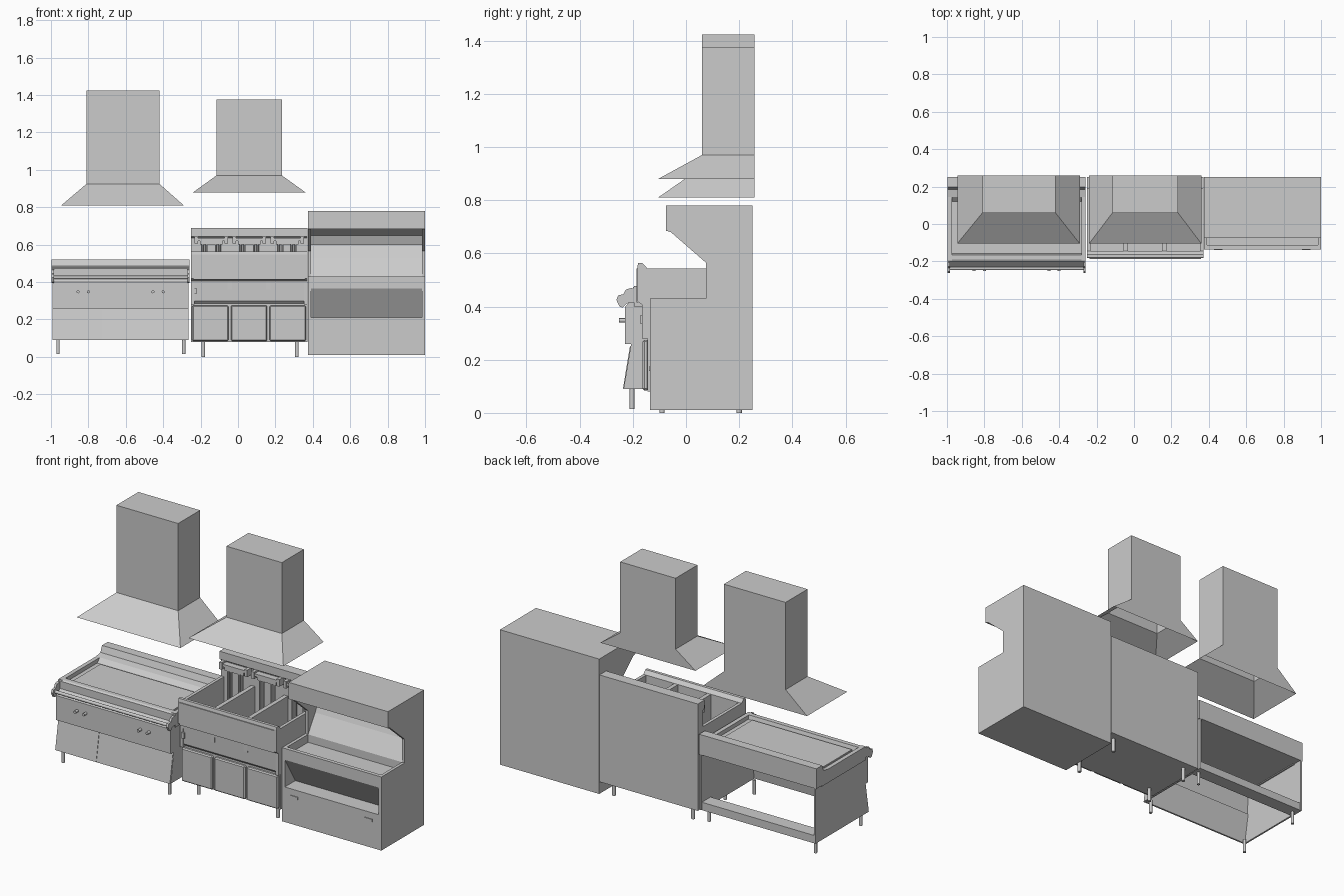
import bpy, bmesh, math
from mathutils import Matrix, Vector

if "Cube" in bpy.data.objects:
    bpy.data.objects.remove(bpy.data.objects["Cube"])


def finish(name, bm, smooth=False):
    bmesh.ops.recalc_face_normals(bm, faces=bm.faces)
    me = bpy.data.meshes.new(name)
    bm.to_mesh(me)
    bm.free()
    ob = bpy.data.objects.new(name, me)
    bpy.context.collection.objects.link(ob)
    if smooth:
        bpy.ops.object.select_all(action='DESELECT')
        ob.select_set(True)
        bpy.context.view_layer.objects.active = ob
        bpy.ops.object.shade_smooth_by_angle(angle=math.radians(40))
    return ob


def box(name, x0, x1, y0, y1, z0, z1, bevel=0):
    bm = bmesh.new()
    bmesh.ops.create_cube(bm, size=1)
    bmesh.ops.scale(bm, vec=(x1 - x0, y1 - y0, z1 - z0), verts=bm.verts)
    bmesh.ops.translate(bm, vec=((x0 + x1) / 2, (y0 + y1) / 2, (z0 + z1) / 2), verts=bm.verts)
    if bevel:
        bmesh.ops.bevel(bm, geom=bm.edges[:], offset=bevel, segments=1, affect='EDGES')
    return finish(name, bm)


def prism(name, profile, x0, x1):
    """Extrude a (y, z) outline along x."""
    bm = bmesh.new()
    face = bm.faces.new([bm.verts.new((x0, y, z)) for y, z in profile])
    ext = bmesh.ops.extrude_face_region(bm, geom=[face])
    verts = [g for g in ext['geom'] if isinstance(g, bmesh.types.BMVert)]
    bmesh.ops.translate(bm, vec=(x1 - x0, 0, 0), verts=verts)
    return finish(name, bm)


def rod(name, a, b, r, seg=14):
    a, b = Vector(a), Vector(b)
    d = b - a
    m = Matrix.Translation((a + b) / 2) @ d.to_track_quat('Z', 'Y').to_matrix().to_4x4()
    bm = bmesh.new()
    bmesh.ops.create_cone(bm, cap_ends=True, segments=seg, radius1=r, radius2=r,
                          depth=d.length, matrix=m)
    return finish(name, bm, True)


def hood(name, flare, duct, z0, z1, z2):
    """Open-bottomed flared canopy with a closed duct."""
    bm = bmesh.new()
    levels = [(flare, -.105, z0), (duct, .06, z1), (duct, .06, z2)]
    rings = [[bm.verts.new(p) for p in ((x[0], y, z), (x[1], y, z), (x[1], .258, z), (x[0], .258, z))]
             for x, y, z in levels]
    for lo, hi in zip(rings, rings[1:]):
        for i in range(4):
            j = (i + 1) % 4
            bm.faces.new((lo[i], lo[j], hi[j], hi[i]))
    bm.faces.new(rings[-1])
    return finish(name, bm)


# Extraction hoods
hood("griddle_hood", (-.945, -.29), (-.81, -.42), .81, .925, 1.423)
hood("fryer_hood", (-.24, .36), (-.115, .235), .88, .97, 1.375)

# Holding station: side panels and hollow centre
side = [(-.135, .01), (.25, .01), (.25, .78), (-.075, .78), (-.075, .685), (-.057, .68),
        (.075, .565), (.075, .43), (-.135, .43)]
prism("station_left_side", side, .373, .39)
prism("station_right_side", side, .983, 1.0)
centre = [(-.135, .01), (.25, .01), (.25, .78), (-.075, .78), (-.075, .685), (.08, .685),
          (.15, .65), (.17, .60), (.14, .53), (.075, .43), (.075, .385), (-.113, .385), (-.113, .43),
          (-.135, .43), (-.135, .365), (-.04, .21), (-.135, .21)]
prism("station_centre", centre, .39, .983)
for x in (.45, .92):
    box("station_drawer_handle", x - .023, x + .023, -.139, -.13, .158, .174)

# Fryer: cabinet, vat walls, back panel
FX0, FX1 = -.25, .371
box("fryer_cabinet", FX0, FX1, -.145, .25, .08, .36)
for x in (FX0, FX1 - .018):
    box("fryer_side_wall", x, x + .018, -.165, .25, .28, .543)
for x in (-.045, .163):
    box("fryer_vat_divider", x - .012, x + .012, -.165, .2, .36, .543)
prism("fryer_back_panel", [(.25, .35), (.25, .69), (.19, .69), (.19, .645), (.205, .635), (.205, .35)],
      FX0, FX1)
prism("fryer_front_panel", [(-.145, .285), (-.16, .30), (-.163, .405), (-.183, .42), (-.183, .548),
                            (-.18, .563), (-.163, .563), (-.145, .543), (-.145, .36)], FX0, FX1)
box("fryer_front_inset", -.238, .357, -.187, -.18, .415, .543)
box("fryer_front_handle", -.238, -.222, -.172, -.155, .335, .368)

# Fryer doors and heating elements, one per vat
for i in range(3):
    x = -.148 + i * .207
    box("fryer_door", x - .097, x + .097, -.163, -.14, .085, .275, .006)
    cx = -.143 + i * .203
    box("element_crossbar", cx - .085, cx + .085, .165, .20, .62, .635)
    box("element_bracket", cx - .06, cx + .06, .17, .205, .60, .62)
    for s in (-1, 1):
        box("element_end_hook", cx + s * .08 - .009, cx + s * .08 + .009, .16, .20, .605, .645)
    for k in (-.045, -.025, .025, .045):
        rod("element_rod", (cx + k, .18, .39), (cx + k, .18, .605), .006, 8)
for x in (-.185, .315):
    for y in (-.09, .2):
        rod("fryer_leg", (x, y, 0), (x, y, .085), .01)

# Griddle: end panels, front panels
GX0, GX1 = -.998, -.258
end = [(-.228, .09), (.25, .09), (.25, .43), (-.2, .43), (-.222, .40), (-.222, .26), (-.204, .26)]
prism("griddle_left_end", end, GX0 + .006, GX0 + .016)
# the end beside the fryer is kept open at the back
prism("griddle_right_end", end, GX1 - .016, GX1 - .006)
prism("griddle_control_panel", [(-.229, .26), (-.229, .40), (-.2, .43), (-.19, .43), (-.205, .26)],
      GX0 + .008, GX1 - .008)
prism("griddle_lower_panel", [(-.235, .09), (-.206, .262), (-.196, .262), (-.225, .09)],
      GX0 + .008, GX1 - .008)
prism("griddle_lower_door", [(-.237, .092), (-.211, .25), (-.204, .25), (-.23, .092)], -.985, -.73)
for x in (-.855, -.80, -.455, -.40):
    rod("griddle_knob", (x, -.252, .348), (x, -.225, .348), .008)

# Griddle top: plate, rims, splash back, rear bar
box("griddle_plate", GX0, GX1, -.195, .25, .405, .455)
box("griddle_inner_plate", GX0 + .055, GX1 - .055, -.15, .105, .455, .463)
for x in (GX0, GX1 - .024):
    box("griddle_side_rim", x, x + .024, -.195, .20, .40, .478)
prism("griddle_front_rim", [(-.2, .43), (-.2, .472), (-.19, .478), (-.165, .478), (-.158, .455), (-.158, .43)],
      GX0, GX1)
prism("griddle_splash_back", [(.115, .45), (.145, .478), (.185, .485), (.198, .52), (.25, .52),
                              (.25, .405), (.115, .405)], GX0, GX1)
box("griddle_rear_bar", GX0 + .01, GX1 - .01, .17, .248, .09, .135)

# Griddle towel rail with curled end brackets
curl = [(-.262, .425), (-.255, .442), (-.236, .446), (-.226, .464), (-.205, .47), (-.195, .465),
        (-.195, .415), (-.222, .412), (-.238, .396), (-.25, .4)]
prism("rail_bracket_left", curl, GX0, GX0 + .013)
prism("rail_bracket_right", curl, GX1 - .013, GX1)
rod("griddle_front_rail", (GX0 + .01, -.238, .425), (GX1 - .01, -.238, .425), .009)
for x in (-.962, -.29):
    for y in (-.203, .205):
        rod("griddle_leg", (x, y, .015), (x, y, .095), .009)
